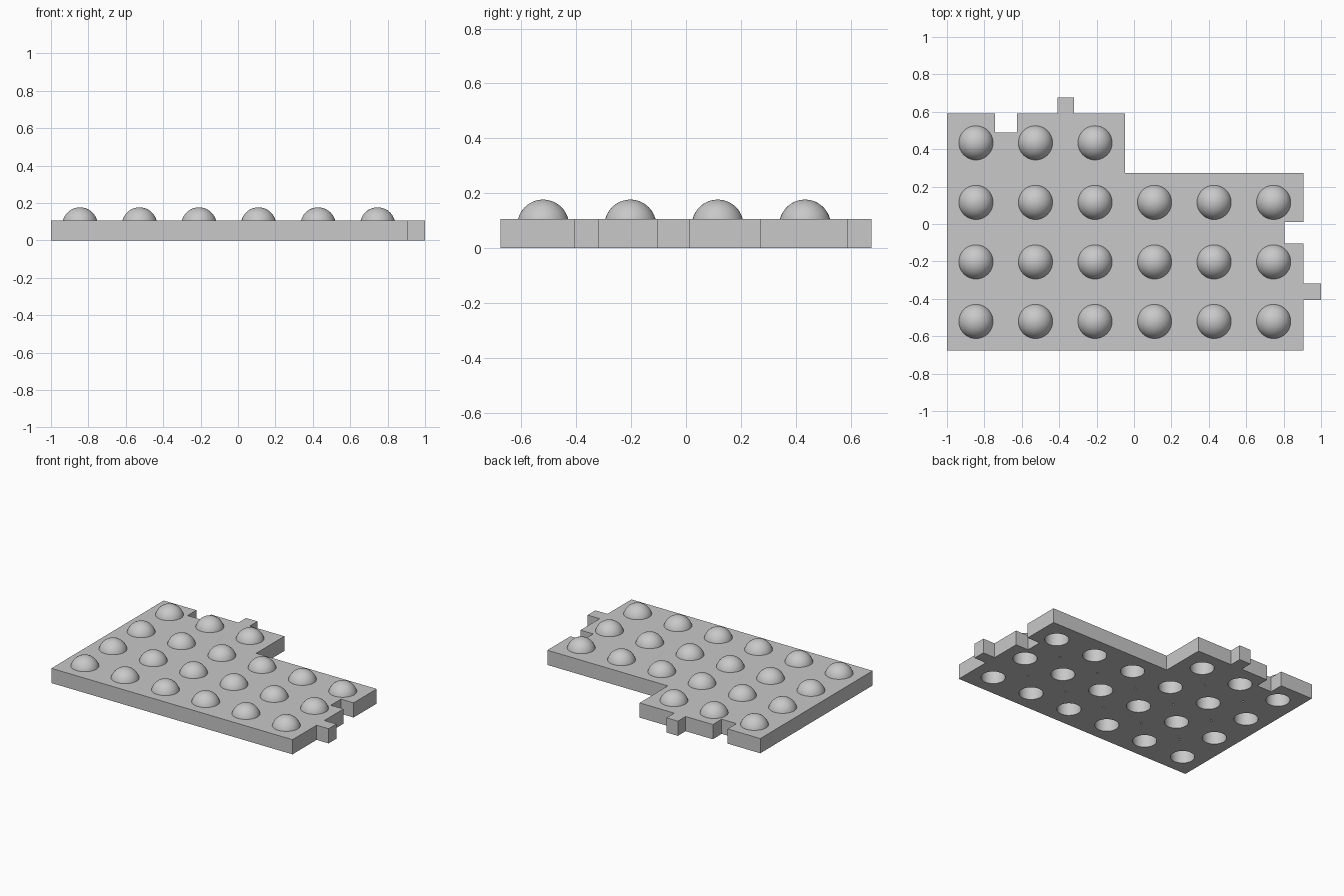
import bpy, bmesh, math
from mathutils import Matrix, Vector

old = bpy.data.objects.get("Cube")
if old:
    bpy.data.objects.remove(old, do_unlink=True)

grey = bpy.data.materials.new("plain grey")
grey.use_nodes = True
colour = (0.58, 0.58, 0.58, 1)
grey.diffuse_color = colour
grey.node_tree.nodes["Principled BSDF"].inputs["Base Color"].default_value = colour

TOP = 0.105            # plate thickness
PITCH = 0.3183         # stud spacing
FIRST = (-0.845, -0.521)


def grid(cols, rows, short_cols, offset=0):
    """Stud grid points; the back row has fewer columns."""
    for r in range(rows):
        for c in range(short_cols if r == rows - 1 else cols):
            yield (FIRST[0] + (c + offset) * PITCH, FIRST[1] + (r + offset) * PITCH)


def make_object(name, bm):
    bmesh.ops.recalc_face_normals(bm, faces=bm.faces)
    mesh = bpy.data.meshes.new(name)
    bm.to_mesh(mesh)
    bm.free()
    mesh.materials.append(grey)
    obj = bpy.data.objects.new(name, mesh)
    bpy.context.collection.objects.link(obj)
    return obj


def smooth(obj):
    bpy.ops.object.select_all(action="DESELECT")
    obj.select_set(True)
    bpy.context.view_layer.objects.active = obj
    bpy.ops.object.shade_smooth_by_angle(angle=math.radians(35))


# Stepped plate outline with a tab and a notch on two edges
outline = [(-1, -0.677), (0.905, -0.677),
           (0.905, -0.406), (1, -0.406), (1, -0.318), (0.905, -0.318),
           (0.905, -0.103), (0.805, -0.103), (0.805, 0.012), (0.905, 0.012),
           (0.905, 0.272), (-0.047, 0.272), (-0.047, 0.59),
           (-0.32, 0.59), (-0.32, 0.677), (-0.41, 0.677), (-0.41, 0.59),
           (-0.625, 0.59), (-0.625, 0.49), (-0.742, 0.49), (-0.742, 0.59), (-1, 0.59)]
bm = bmesh.new()
base = bm.faces.new([bm.verts.new((x, y, 0)) for x, y in outline])
top = bmesh.ops.extrude_face_region(bm, geom=[base])["geom"]
bmesh.ops.translate(bm, vec=(0, 0, TOP),
                    verts=[v for v in top if isinstance(v, bmesh.types.BMVert)])
plate = make_object("base_plate", bm)

# Sockets under the studs and tiny pits between them
bm = bmesh.new()


def add_hole(x, y, radius, depth, segments):
    bmesh.ops.create_cone(bm, cap_ends=True, segments=segments, radius1=radius,
                          radius2=radius, depth=2 * depth,
                          matrix=Matrix.Translation((x, y, 0)))


for x, y in grid(6, 4, 3):
    add_hole(x, y, 0.078, 0.09, 40)
for x, y in grid(5, 3, 2, 0.5):
    add_hole(x, y, 0.008, 0.02, 8)
cutter = make_object("socket_cutter", bm)
cutter.hide_render = True
cut = plate.modifiers.new("sockets", "BOOLEAN")
cut.operation = "DIFFERENCE"
cut.solver = "EXACT"
cut.object = cutter
bpy.context.view_layer.objects.active = plate
bpy.ops.object.modifier_apply(modifier=cut.name)
bpy.data.objects.remove(cutter, do_unlink=True)
smooth(plate)

# Domed studs: spheres trimmed at the plate top
RADIUS, CENTRE = 0.0945, 0.082
bm = bmesh.new()
for x, y in grid(6, 4, 3):
    bmesh.ops.create_uvsphere(bm, u_segments=40, v_segments=24, radius=RADIUS,
                              matrix=Matrix.Translation((x, y, CENTRE)))
bmesh.ops.bisect_plane(bm, geom=bm.verts[:] + bm.edges[:] + bm.faces[:],
                       plane_co=Vector((0, 0, TOP)), plane_no=Vector((0, 0, 1)),
                       clear_inner=True)
smooth(make_object("domed_studs", bm))
